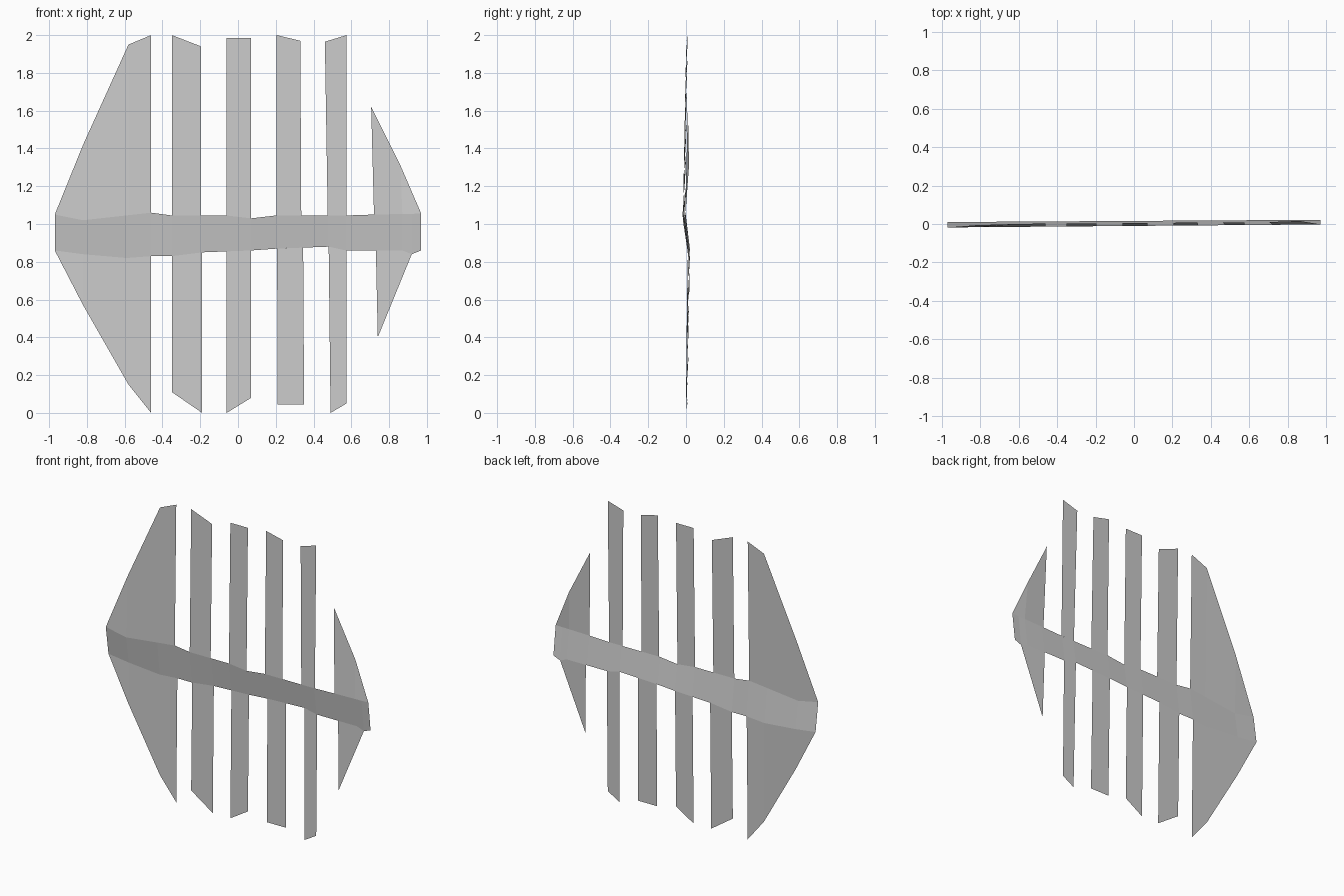
import bpy

if "Cube" in bpy.data.objects:
    bpy.data.objects.remove(bpy.data.objects["Cube"])

# Crossband edge profiles (x, z)
TOP = [(-.97, 1.05), (-.82, 1.02), (-.46, 1.06), (-.35, 1.045), (-.06, 1.045),
       (.07, 1.03), (.2, 1.045), (.57, 1.045), (.72, 1.05), (.97, 1.055)]
LOW = [(-.97, .86), (-.82, .84), (-.59, .82), (-.46, .83), (-.35, .83), (-.19, .85),
       (.07, .86), (.21, .87), (.48, .88), (.57, .86), (.73, .86), (.87, .86), (.92, .84), (.97, .86)]


def edge_z(profile, x):
    for (x0, z0), (x1, z1) in zip(profile, profile[1:]):
        if x0 <= x <= x1:
            return z0 + (z1 - z0) * (x - x0) / (x1 - x0)


def top_pt(x):
    return (x, -.010 + .008 * x, edge_z(TOP, x))


def low_pt(x):
    return (x, .016 + .006 * x, edge_z(LOW, x))


def tip_pt(x, z):
    return (x, .005 + .007 * x, z)


def sheet(name, verts, faces):
    me = bpy.data.meshes.new(name)
    me.from_pydata(verts, [], faces)
    me.update()
    ob = bpy.data.objects.new(name, me)
    bpy.context.collection.objects.link(ob)
    return ob


# Tilted crossband joining every slat
xs = sorted({p[0] for p in TOP + LOW})
n = len(xs)
sheet("crossband", [low_pt(x) for x in xs] + [top_pt(x) for x in xs],
      [(i, i + 1, n + i + 1, n + i) for i in range(n - 1)])

# Slats: upper joint x pair, upper ends, lower joint x pair, lower ends
slats = [
    ((-.35, -.195), ((-.35, 2.0), (-.195, 1.94)), (-.35, -.19), ((-.35, .11), (-.19, 0))),
    ((-.06, .07), ((-.06, 1.985), (.07, 1.985)), (-.06, .07), ((-.06, 0), (.07, .08))),
    ((.205, .335), ((.205, 2.0), (.33, 1.97)), (.207, .345), ((.21, .045), (.35, .045))),
    ((.475, .575), ((.46, 1.965), (.575, 2.0)), (.48, .575), ((.49, 0), (.575, .05))),
]
for k, (uj, ue, lj, le) in enumerate(slats, 1):
    sheet(f"upper_slat_{k}", [top_pt(uj[0]), top_pt(uj[1]), tip_pt(*ue[1]), tip_pt(*ue[0])],
          [(0, 1, 2, 3)])
    sheet(f"lower_slat_{k}", [tip_pt(*le[0]), tip_pt(*le[1]), low_pt(lj[1]), low_pt(lj[0])],
          [(0, 1, 2, 3)])

# Broad slanted board on the left
sheet("left_board_upper",
      [top_pt(-.97), top_pt(-.82), top_pt(-.58), top_pt(-.46),
       tip_pt(-.46, 2.0), tip_pt(-.58, 1.95), (-.82, -.006, 1.42)],
      [(0, 1, 6), (1, 2, 5, 6), (2, 3, 4, 5)])
sheet("left_board_lower",
      [low_pt(-.97), low_pt(-.82), low_pt(-.59), low_pt(-.46),
       tip_pt(-.46, 0), tip_pt(-.58, .15), (-.82, .005, .57)],
      [(0, 6, 1), (1, 6, 5, 2), (2, 5, 4, 3)])

# Pointed fin on the right, with a folded outer sliver
sheet("right_fin_upper",
      [top_pt(.72), top_pt(.87), top_pt(.97), (.86, .016, 1.31), (.705, .010, 1.62)],
      [(0, 1, 3, 4), (1, 2, 3)])
sheet("right_fin_lower", [low_pt(.73), (.74, .012, .40), low_pt(.92), low_pt(.87)],
      [(0, 1, 2, 3)])
